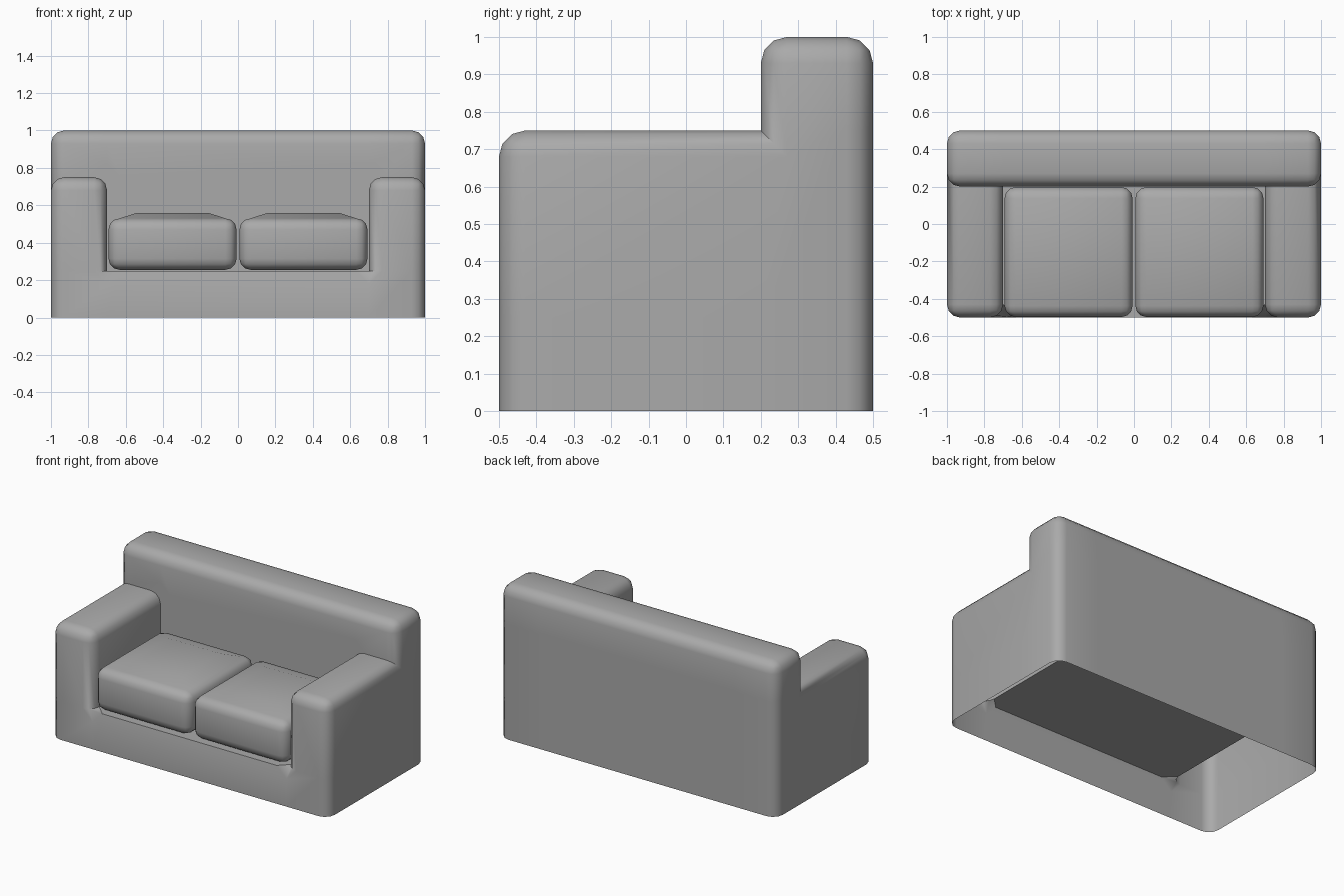
import bpy, bmesh
from mathutils import Vector

if "Cube" in bpy.data.objects:
    bpy.data.objects.remove(bpy.data.objects["Cube"])

fabric = bpy.data.materials.new("grey fabric")
fabric.use_nodes = True
GREY = (0.4, 0.4, 0.4, 1)
fabric.diffuse_color = GREY
fabric.node_tree.nodes["Principled BSDF"].inputs["Base Color"].default_value = GREY


def finish(bm, name):
    """Turn the bmesh into a smooth-shaded object."""
    mesh = bpy.data.meshes.new(name)
    bm.to_mesh(mesh)
    bm.free()
    mesh.materials.append(fabric)
    obj = bpy.data.objects.new(name, mesh)
    bpy.context.collection.objects.link(obj)
    bpy.ops.object.select_all(action='DESELECT')
    obj.select_set(True)
    bpy.context.view_layer.objects.active = obj
    bpy.ops.object.shade_smooth_by_angle(angle=0.7)
    return obj


# Sofa frame: one skin around back, arms and seat, open underneath
XS, YS, ZS = (-1, -0.7, 0.7, 1), (-0.5, 0.2, 0.5), (0, 0.25, 0.75, 1)


def filled(cell):
    i, j, k = cell
    if not (0 <= i < 3 and 0 <= j < 2 and k >= 0):
        return False
    levels = 3 if j == 1 else (1 if i == 1 else 2)
    return k < levels


bm = bmesh.new()
corners = {}


def corner(key):
    if key not in corners:
        corners[key] = bm.verts.new((XS[key[0]], YS[key[1]], ZS[key[2]]))
    return corners[key]


for cell in [(i, j, k) for i in range(3) for j in range(2) for k in range(3)]:
    if not filled(cell):
        continue
    for axis in range(3):
        for side in (0, 1):
            neighbour = list(cell)
            neighbour[axis] += 2 * side - 1
            if filled(neighbour) or neighbour[2] < 0:
                continue
            quad = []
            for a, b in ((0, 0), (1, 0), (1, 1), (0, 1)):
                key = list(cell)
                key[axis] += side
                key[(axis + 1) % 3] += a
                key[(axis + 2) % 3] += b
                quad.append(corner(tuple(key)))
            bm.faces.new(quad if side else quad[::-1])

bmesh.ops.dissolve_limit(bm, angle_limit=0.02, use_dissolve_boundaries=True,
                         verts=bm.verts[:], edges=bm.edges[:])
bm.normal_update()


def rounded(edge):
    """Outer edges are rounded; the front lip of the seat stays crisp."""
    if len(edge.link_faces) != 2 or edge.calc_face_angle_signed() < 0.5:
        return False
    return not all(abs(v.co.z - 0.25) < 0.01 and v.co.y < -0.4 for v in edge.verts)


bmesh.ops.bevel(bm, geom=[e for e in bm.edges if rounded(e)], offset=0.07,
                segments=3, profile=0.5, affect='EDGES', clamp_overlap=True)
finish(bm, "sofa_frame")


# Seat cushions: rounded blocks with a raised crown
def cushion(name, side):
    bm = bmesh.new()
    bmesh.ops.create_cube(bm, size=1)
    for v in bm.verts:
        v.co = Vector((v.co.x * 0.685 + side * 0.35, v.co.y * 0.695 - 0.15,
                       v.co.z * 0.275 + 0.3925))
    bmesh.ops.bevel(bm, geom=bm.edges[:], offset=0.06, segments=3,
                    profile=0.5, affect='EDGES')
    bm.normal_update()
    top = max(bm.faces, key=lambda f: f.calc_center_median().z)
    bmesh.ops.inset_individual(bm, faces=[top], thickness=0.13)
    for v in top.verts:
        v.co.z = 0.56
    finish(bm, name)


cushion("left_cushion", 1)
cushion("right_cushion", -1)
